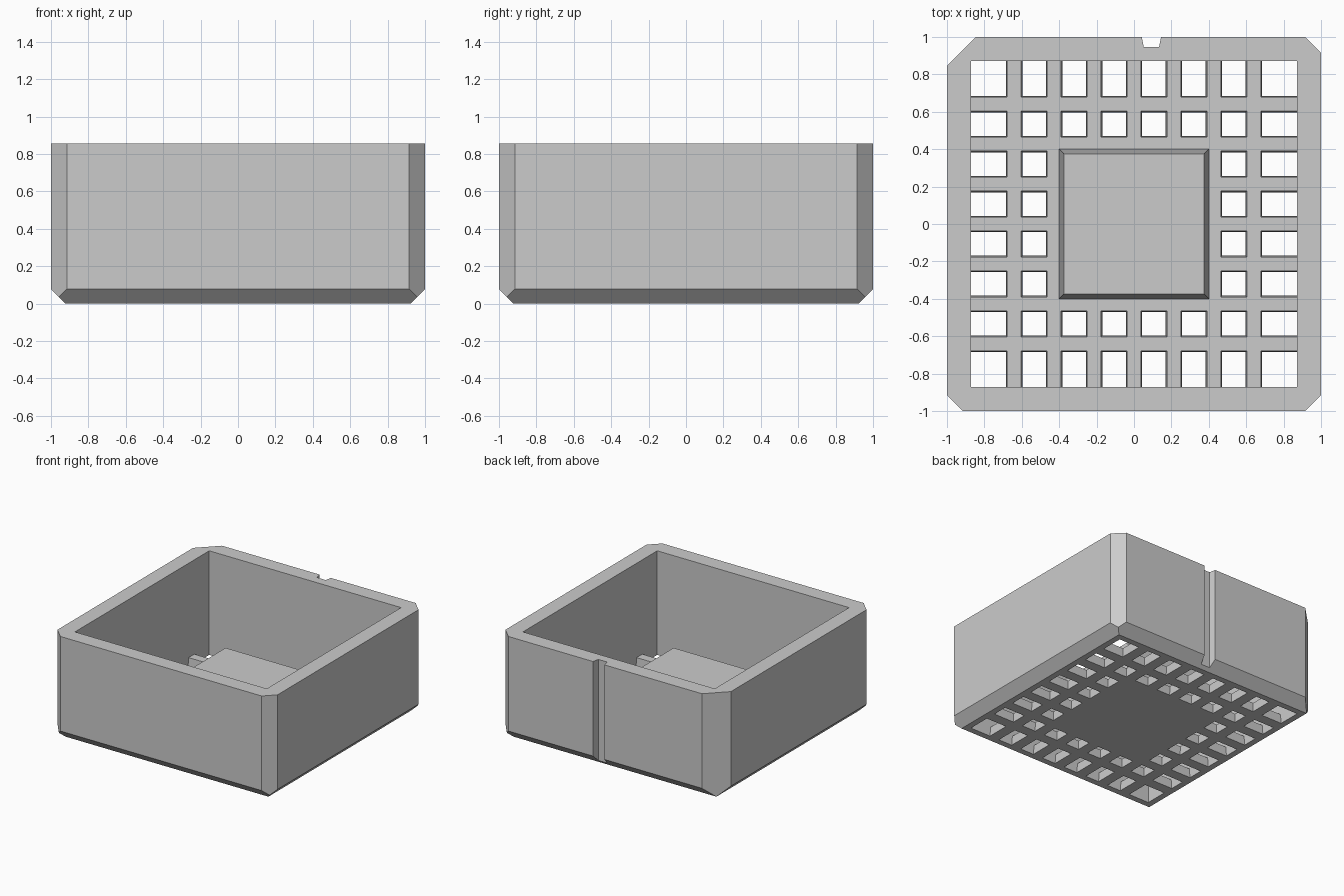
import bpy
import bmesh
from mathutils import Vector

if "Cube" in bpy.data.objects:
    bpy.data.objects.remove(bpy.data.objects["Cube"])

HEIGHT = 0.855     # overall height
INNER = 0.872      # half width of the opening
FLOOR = 0.08       # thickness of the floor grid
DRAFT = 0.085      # sideways slope of moulded faces per unit height
PITCH = 0.2135     # spacing of the grid bars
BAR = 0.044        # half width of a bar at its base

grey = bpy.data.materials.new("light grey")
grey.use_nodes = True
grey.diffuse_color = (0.6, 0.6, 0.6, 1)
grey.node_tree.nodes["Principled BSDF"].inputs["Base Color"].default_value = (0.6, 0.6, 0.6, 1)


def make_object(name, bm):
    bmesh.ops.recalc_face_normals(bm, faces=bm.faces)
    mesh = bpy.data.meshes.new(name)
    bm.to_mesh(mesh)
    bm.free()
    mesh.materials.append(grey)
    obj = bpy.data.objects.new(name, mesh)
    bpy.context.collection.objects.link(obj)
    return obj


def add_block(bm, x0, x1, y0, y1, z0, z1, grow=0.0):
    """Box whose sides move outwards by grow at the top."""
    rings = []
    for z, g in ((z0, 0), (z1, grow)):
        corners = ((x0 - g, y0 - g), (x1 + g, y0 - g), (x1 + g, y1 + g), (x0 - g, y1 + g))
        rings.append([bm.verts.new((x, y, z)) for x, y in corners])
    low, high = rings
    bm.faces.new(low[::-1])
    bm.faces.new(high)
    for i in range(4):
        j = (i + 1) % 4
        bm.faces.new((low[i], low[j], high[j], high[i]))


def combine(target, tool, operation):
    """Apply a boolean and discard the tool object."""
    tool.hide_render = True
    mod = target.modifiers.new("combine", 'BOOLEAN')
    mod.operation = operation
    mod.solver = 'EXACT'
    mod.object = tool
    bpy.context.view_layer.objects.active = target
    bpy.ops.object.modifier_apply(modifier=mod.name)
    bpy.data.objects.remove(tool)


def slice_off(bm, point, normal):
    """Cut away everything beyond a plane and cap the cut."""
    bmesh.ops.bisect_plane(bm, geom=bm.verts[:] + bm.edges[:] + bm.faces[:],
                           plane_co=point, plane_no=normal, clear_outer=True)
    bmesh.ops.holes_fill(bm, edges=[e for e in bm.edges if e.is_boundary], sides=0)


# Outer walls: chamfered block, with one larger corner at the back right
bm = bmesh.new()
add_block(bm, -1, 1, -1, 1, 0, HEIGHT)
for sx in (-1, 1):
    for sy in (-1, 1):
        cut = 0.155 if (sx, sy) == (-1, 1) else 0.085
        slice_off(bm, Vector((sx, sy * (1 - cut), 0)), Vector((sx, sy, 0)).normalized())
for nx, ny in ((1, 0), (-1, 0), (0, 1), (0, -1)):
    slice_off(bm, Vector((nx, ny, 0.078)), Vector((nx, ny, -1)).normalized())
walls = make_object("walls", bm)

# Opening through the walls
bm = bmesh.new()
add_block(bm, -INNER, INNER, -INNER, INNER, -0.2, 1)
combine(walls, make_object("opening_cutter", bm), 'DIFFERENCE')

# Tapered groove down the back
bm = bmesh.new()
profile = ((0.052, 0.947), (0.134, 0.947), (0.155, 1.05), (0.031, 1.05))
face = bm.faces.new([bm.verts.new((x, y, -0.2)) for x, y in profile])
extruded = bmesh.ops.extrude_face_region(bm, geom=[face])
bmesh.ops.translate(bm, vec=(0, 0, 1.4),
                    verts=[v for v in extruded["geom"] if isinstance(v, bmesh.types.BMVert)])
combine(walls, make_object("groove_cutter", bm), 'DIFFERENCE')

# Floor slab
bm = bmesh.new()
add_block(bm, -INNER, INNER, -INNER, INNER, 0, FLOOR)
floor = make_object("floor_grid", bm)

# Two rings of drafted square holes, the outer ones open to the walls
bars = [k * PITCH for k in range(-3, 4)]
gaps = [(a + BAR, b - BAR) for a, b in zip(bars, bars[1:])]
gaps = [(-1, bars[0] - BAR)] + gaps + [(bars[-1] + BAR, 1)]
outer = (0, 1, 6, 7)
over = 0.05
bm = bmesh.new()
for i, (x0, x1) in enumerate(gaps):
    for j, (y0, y1) in enumerate(gaps):
        if i in outer or j in outer:
            d = over * DRAFT
            add_block(bm, x0 + d, x1 - d, y0 + d, y1 - d, -over, FLOOR + over,
                      (FLOOR + 2 * over) * DRAFT)
combine(floor, make_object("hole_cutter", bm), 'DIFFERENCE')

# Raised centre platform, narrowing upwards
bm = bmesh.new()
top = 0.38
size = 0.375 + (top - FLOOR / 2) * DRAFT
add_block(bm, -size, size, -size, size, FLOOR / 2, top, size * -1 + 0.375)
combine(floor, make_object("platform", bm), 'UNION')
